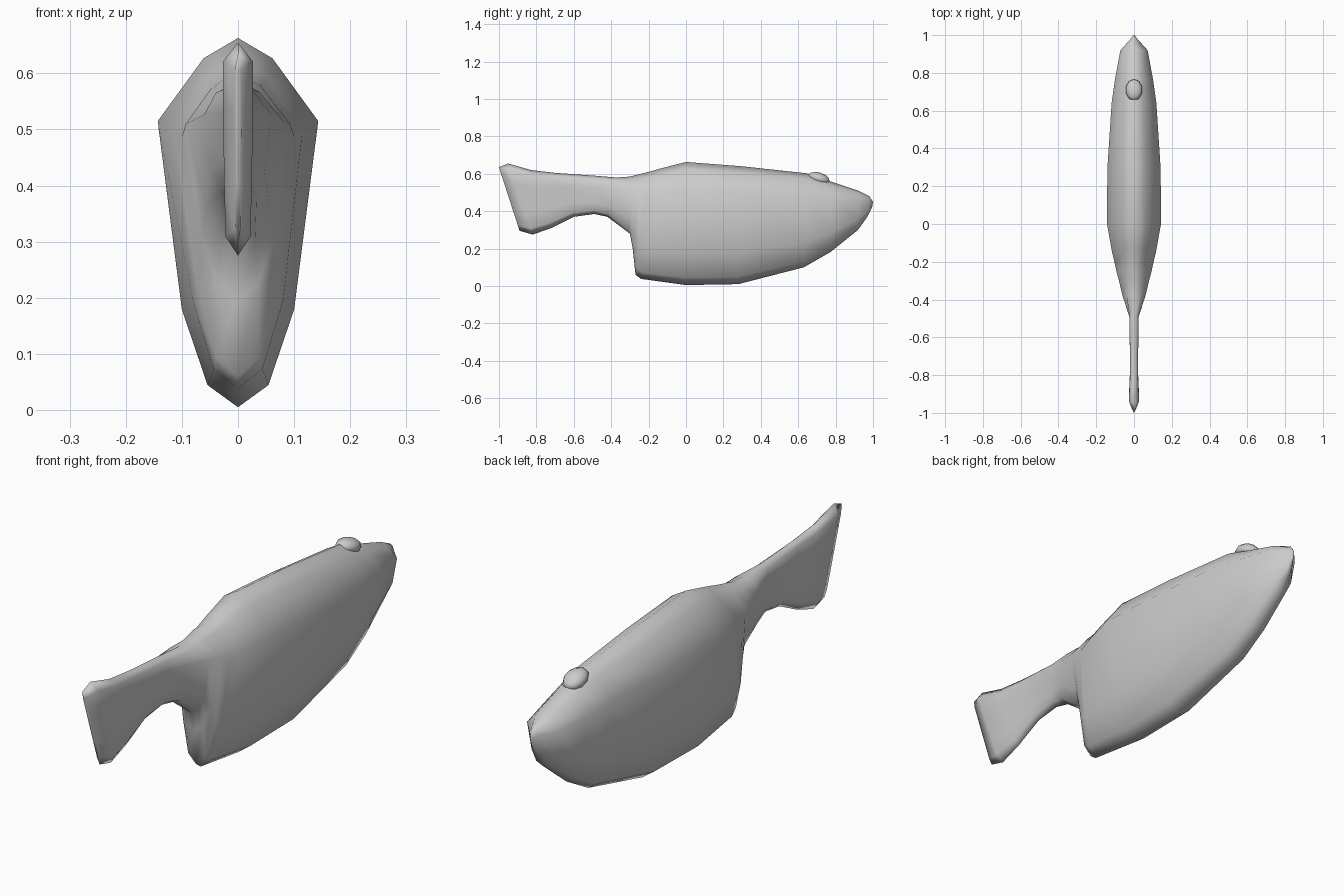
import bpy, bmesh
from mathutils import Vector

cube = bpy.data.objects.get("Cube")
if cube:
    bpy.data.objects.remove(cube, do_unlink=True)

grey = bpy.data.materials.new("plain_grey")
grey.use_nodes = True
grey.diffuse_color = (0.6, 0.6, 0.6, 1)
grey.node_tree.nodes["Principled BSDF"].inputs["Base Color"].default_value = (0.6, 0.6, 0.6, 1)

# Cross-section outlines: (depth from back to belly, share of half width)
BODY = [(0.055, 0.43), (0.225, 1), (0.735, 0.7), (0.94, 0.38)]
FIN = [(0.09, 1), (0.3, 1), (0.7, 0.9), (0.91, 0.82)]

# Sections from tail to mouth: top y, z, bottom y, z, half width, fin-to-body blend
SECTIONS = [
    (-1, .635, -.89, .295, .006, 0),
    (-.95, .655, -.82, .275, .027, 0),
    (-.83, .62, -.72, .31, .022, 0),
    (-.7, .605, -.6, .37, .022, 0),
    (-.49, .59, -.49, .385, .025, .1),
    (-.37, .58, -.42, .37, .06, .6),
    (-.3, .585, -.3, .28, .08, 1),
    (-.24, .6, -.285, .2, .093, 1),
    (-.2, .61, -.27, .06, .1, 1),
    (-.13, .63, -.24, .038, .115, 1),
    (0, .663, 0, .005, .143, 1),
    (.3, .64, .28, .01, .141, 1),
    (.65, .602, .63, .1, .118, 1),
    (.77, .56, .77, .18, .1, 1),
    (.92, .51, .92, .3, .072, .9),
    (.98, .48, .97, .37, .02, .8),
    (1, .45, .995, .42, .003, .8),
]


def section_ring(bm, ty, tz, by, bz, width, blend):
    """One closed ring of points, mirrored left to right."""
    top, bottom = Vector((0, ty, tz)), Vector((0, by, bz))
    side = []
    for (d0, w0), (d1, w1) in zip(FIN, BODY):
        p = top.lerp(bottom, d0 + (d1 - d0) * blend)
        side.append((width * (w0 + (w1 - w0) * blend), p.y, p.z))
    mirrored = [(-x, y, z) for x, y, z in reversed(side)]
    return [bm.verts.new(p) for p in [top, *side, bottom, *mirrored]]


def finish(bm, name):
    bmesh.ops.recalc_face_normals(bm, faces=bm.faces)
    mesh = bpy.data.meshes.new(name)
    bm.to_mesh(mesh)
    bm.free()
    mesh.materials.append(grey)
    mesh.polygons.foreach_set("use_smooth", [True] * len(mesh.polygons))
    obj = bpy.data.objects.new(name, mesh)
    bpy.context.collection.objects.link(obj)
    return obj


# Body and tail fin as one loft
bm = bmesh.new()
rings = [section_ring(bm, *s) for s in SECTIONS]
for a, b in zip(rings, rings[1:]):
    n = len(a)
    for i in range(n):
        j = (i + 1) % n
        bm.faces.new((a[i], a[j], b[j], b[i]))
bm.faces.new(rings[0])
bm.faces.new(rings[-1])
finish(bm, "fish_body")

# Small bump on top of the head
bm = bmesh.new()
bmesh.ops.create_uvsphere(bm, u_segments=10, v_segments=6, radius=1)
bump = finish(bm, "head_bump")
bump.scale = (0.045, 0.06, 0.032)
bump.location = (0, 0.71, 0.575)
bump.rotation_euler = (-0.3, 0, 0)
